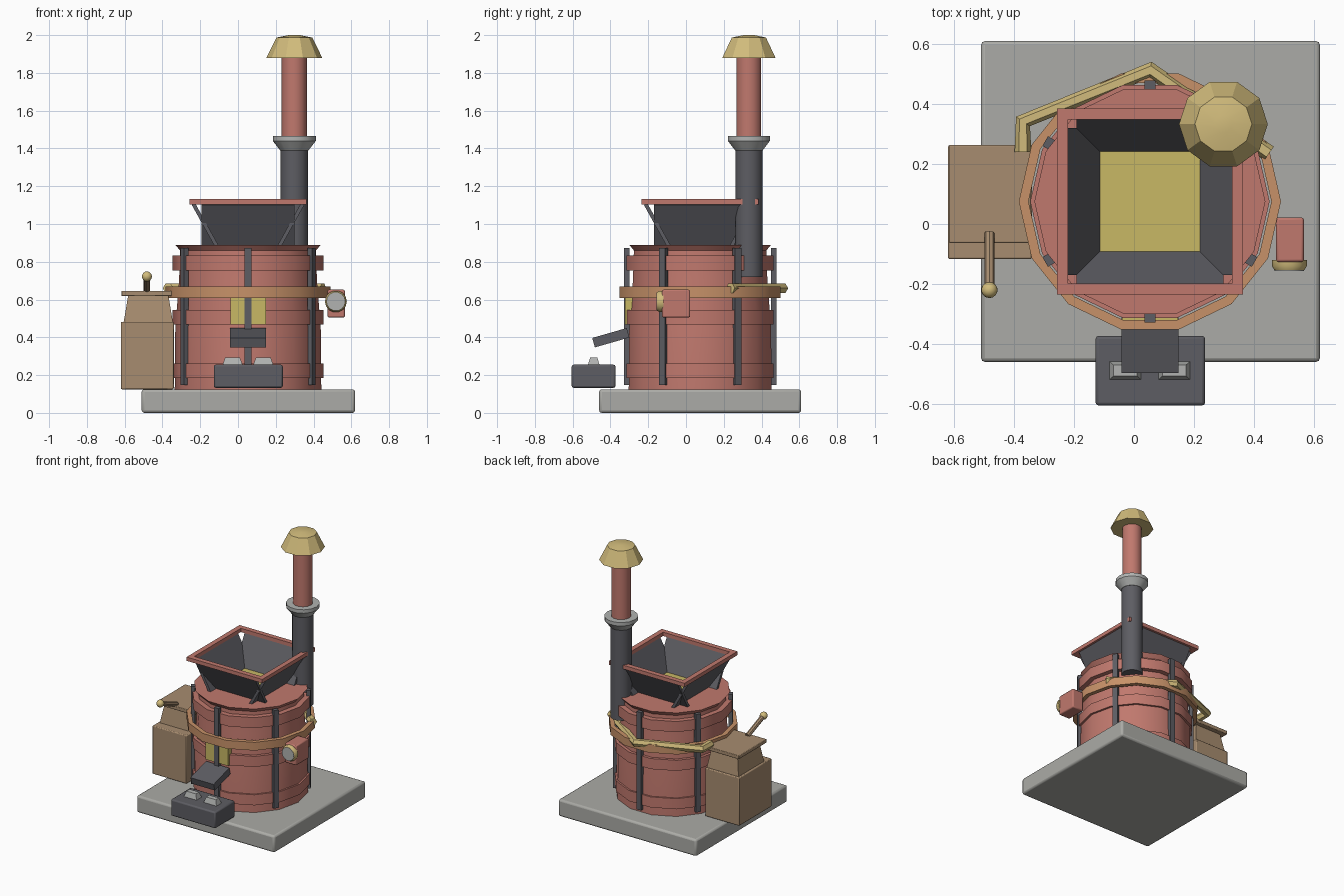
import bpy, bmesh, math
from mathutils import Matrix, Vector

if "Cube" in bpy.data.objects:
    bpy.data.objects.remove(bpy.data.objects["Cube"])

CX, CY = 0.053, 0.075


def material(name, r, g, b):
    m = bpy.data.materials.new(name)
    m.use_nodes = True
    m.diffuse_color = (r, g, b, 1)
    m.node_tree.nodes["Principled BSDF"].inputs["Base Color"].default_value = (r, g, b, 1)
    return m


RED = material("red clay", 0.53, 0.19, 0.155)
STONE = material("stone grey", 0.41, 0.41, 0.385)
IRON = material("dark iron", 0.11, 0.11, 0.125)
GOLD = material("molten yellow", 0.58, 0.48, 0.13)
BRASS = material("brass", 0.64, 0.50, 0.20)
WOOD = material("brown panel", 0.39, 0.265, 0.16)
COPPER = material("copper", 0.57, 0.285, 0.14)
STEEL = material("light steel", 0.44, 0.45, 0.44)


def finish(name, bm, mat, matrix=Matrix(), bevel=0.0):
    bmesh.ops.recalc_face_normals(bm, faces=bm.faces)
    mesh = bpy.data.meshes.new(name)
    bm.to_mesh(mesh)
    bm.free()
    mesh.materials.append(mat)
    ob = bpy.data.objects.new(name, mesh)
    bpy.context.collection.objects.link(ob)
    ob.matrix_world = matrix
    if bevel:
        mod = ob.modifiers.new("Bevel", "BEVEL")
        mod.width, mod.segments = bevel, 2
    smooth(ob)
    return ob


def smooth(ob):
    bpy.ops.object.select_all(action="DESELECT")
    bpy.context.view_layer.objects.active = ob
    ob.select_set(True)
    bpy.ops.object.shade_smooth_by_angle(angle=math.radians(30))


def box(name, size, mat, center=None, matrix=None, bevel=0.0, taper=(1, 1)):
    """Box around its centre; taper scales the top face."""
    bm = bmesh.new()
    bmesh.ops.create_cube(bm, size=1)
    for v in bm.verts:
        k = taper if v.co.z > 0 else (1, 1)
        v.co = Vector((v.co.x * size[0] * k[0], v.co.y * size[1] * k[1], v.co.z * size[2]))
    return finish(name, bm, mat, matrix or Matrix.Translation(center), bevel)


def span(name, lo, hi, mat, **kw):
    lo, hi = Vector(lo), Vector(hi)
    return box(name, hi - lo, mat, center=(lo + hi) / 2, **kw)


def lathe(name, profile, sides, mat, matrix, closed=False):
    """Turn (radius, height) points about z."""
    bm = bmesh.new()
    pts = profile + profile[:1] if closed else profile
    rings = []
    for r, z in pts:
        rings.append([bm.verts.new((r * math.cos(math.tau * i / sides),
                                    r * math.sin(math.tau * i / sides), z)) for i in range(sides)])
    for a, b in zip(rings, rings[1:]):
        for i in range(sides):
            j = (i + 1) % sides
            bm.faces.new((a[i], a[j], b[j], b[i]))
    bmesh.ops.remove_doubles(bm, verts=bm.verts, dist=1e-5)
    return finish(name, bm, mat, matrix)


def tube(name, points, radius, mat, resolution=2):
    cu = bpy.data.curves.new(name, "CURVE")
    cu.dimensions = "3D"
    cu.bevel_depth, cu.bevel_resolution, cu.use_fill_caps = radius, resolution, True
    sp = cu.splines.new("POLY")
    sp.points.add(len(points) - 1)
    for p, co in zip(sp.points, points):
        p.co = (*co, 1)
    cu.materials.append(mat)
    ob = bpy.data.objects.new(name, cu)
    bpy.context.collection.objects.link(ob)
    bpy.ops.object.select_all(action="DESELECT")
    bpy.context.view_layer.objects.active = ob
    ob.select_set(True)
    bpy.ops.object.convert(target="MESH")
    smooth(bpy.context.view_layer.objects.active)


T = Matrix.Translation
AXIS = T((CX, CY, 0))


def around(angle, offset, z, tilt=0.0):
    """Frame on the front of the drum, turned about its axis."""
    return AXIS @ Matrix.Rotation(angle, 4, "Z") @ T((0, -offset, z)) @ Matrix.Rotation(tilt, 4, "X")


# Base slab
span("base_slab", (-0.51, -0.46, 0), (0.62, 0.61, 0.125), STONE, bevel=0.014)

# Furnace drum with flared lip, hoops and copper belt
lathe("drum", [(0, 0.12), (0.388, 0.12), (0.385, 0.45), (0.365, 0.7),
               (0.36, 0.86), (0.385, 0.89), (0, 0.89)], 14, RED, AXIS)


def hoop(name, z0, z1, inner, outer, mat):
    lathe(name, [(inner, z0), (outer, z0), (outer, z1), (inner, z1)], 14, mat, AXIS, closed=True)


for i, z in enumerate((0.184, 0.468, 0.755)):
    hoop(f"drum_hoop_{i + 1}", z, z + 0.078, 0.35, 0.399, RED)
hoop("copper_belt", 0.607, 0.668, 0.405, 0.437, COPPER)

# Vertical iron straps
for i in range(6):
    box(f"strap_{i + 1}", (0.037, 0.028, 0.725), IRON, matrix=around(i * math.tau / 6, 0.389, 0.51))

# Hopper: four tilted plates, rim bars and the melt
for i in range(4):
    a = i * math.pi / 2
    box(f"hopper_plate_{i + 1}", (0.49, 0.02, 0.26), IRON, matrix=around(a, 0.226, 0.992, math.radians(29)))
    box(f"hopper_rim_{i + 1}", (0.62, 0.037, 0.028), RED, matrix=around(a, 0.2915, 1.118))
span("melt_surface", (CX - 0.175, CY - 0.175, 0.87), (CX + 0.175, CY + 0.175, 0.905), GOLD)

# Chimney
STACK = T((0.298, 0.333, 0))
lathe("chimney_lower", [(0, 0.72), (0.073, 0.72), (0.073, 1.4), (0, 1.4)], 14, IRON, STACK)
lathe("chimney_collar", [(0, 1.39), (0.075, 1.39), (0.114, 1.44), (0.114, 1.466), (0, 1.466)],
      14, STEEL, STACK)
lathe("chimney_upper", [(0, 1.45), (0.067, 1.45), (0.067, 1.9), (0, 1.9)], 14, RED, STACK)
lathe("chimney_cap", [(0, 1.88), (0.148, 1.88), (0.095, 1.987), (0.03, 2.0), (0, 2.0)],
      10, BRASS, STACK)

# Side cabinet with tapered neck, lid and lever
span("cabinet", (-0.62, -0.117, 0.125), (-0.34, 0.263, 0.482), WOOD, bevel=0.006)
span("cabinet_neck", (-0.605, -0.05, 0.482), (-0.345, 0.25, 0.62), WOOD, taper=(0.82, 0.85))
span("cabinet_lid", (-0.617, -0.063, 0.618), (-0.345, 0.263, 0.645), WOOD, bevel=0.004)
tube("lever_rod", [(-0.482, -0.03, 0.645), (-0.482, -0.22, 0.722)], 0.017, WOOD)
bm = bmesh.new()
bmesh.ops.create_uvsphere(bm, u_segments=14, v_segments=10, radius=0.027)
finish("lever_knob", bm, BRASS, T((-0.482, -0.22, 0.722)))

# Brass pipe behind the drum
tube("brass_pipe", [(-0.37, 0.24, 0.66), (-0.37, 0.342, 0.66), (0.055, 0.513, 0.66),
                    (0.45, 0.235, 0.66)], 0.028, BRASS, 1)

# Gauge on the left side
span("gauge_box", (0.474, -0.127, 0.505), (0.566, 0.022, 0.652), RED, bevel=0.008)
FACE = T((0.518, -0.12, 0.59)) @ Matrix.Rotation(math.pi / 2, 4, "X")
lathe("gauge_ring", [(0, 0), (0.058, 0), (0.058, 0.02), (0.05, 0.034), (0, 0.034)], 14, BRASS, FACE)
lathe("gauge_face", [(0, 0.03), (0.049, 0.03), (0.049, 0.037), (0, 0.037)], 14, STEEL, FACE)

# Pouring opening, chute and mould with ingots
span("pour_opening", (-0.04, -0.324, 0.467), (0.147, -0.27, 0.612), GOLD)
box("chute", (0.19, 0.19, 0.052), IRON, matrix=T((CX, -0.398, 0.398)) @ Matrix.Rotation(0.28, 4, "X"))
span("mould", (-0.128, -0.605, 0.133), (0.237, -0.373, 0.255), IRON, bevel=0.01)
for i, x in enumerate((-0.029, 0.134)):
    span(f"ingot_{i + 1}", (x - 0.056, -0.522, 0.245), (x + 0.056, -0.455, 0.294), STEEL, taper=(0.7, 0.55))
